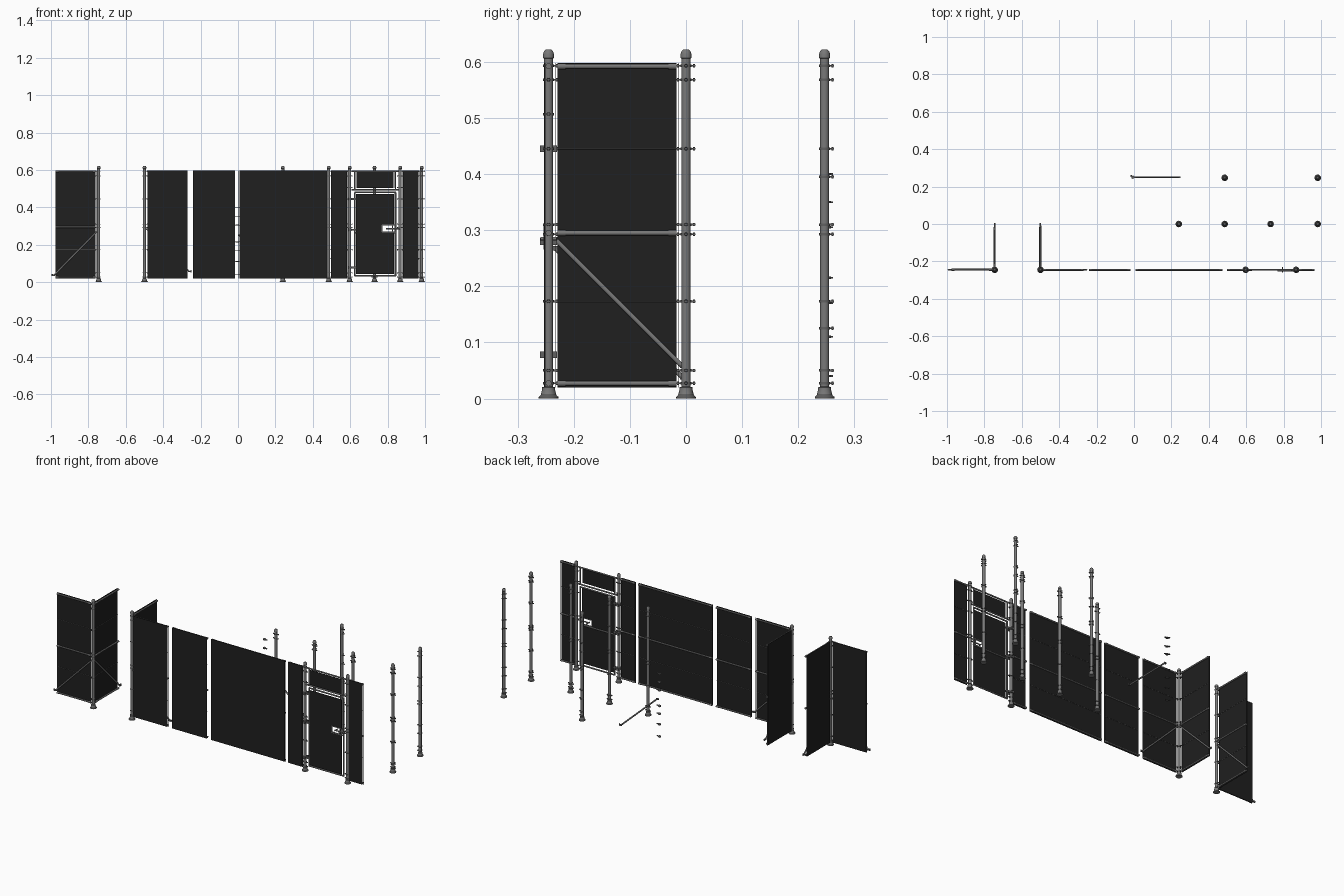
import bpy, bmesh, math
from mathutils import Vector, Matrix

if "Cube" in bpy.data.objects:
    bpy.data.objects.remove(bpy.data.objects["Cube"])


def material(name, v):
    m = bpy.data.materials.new(name)
    m.diffuse_color = (v, v, v, 1)
    m.use_nodes = True
    m.node_tree.nodes["Principled BSDF"].inputs["Base Color"].default_value = m.diffuse_color
    return m


STEEL = material("steel grey", 0.19)
FITTING = material("dark fitting grey", 0.12)
SHEET = material("black sheet", 0.014)
V = Vector
X, Y, Z = V((1, 0, 0)), V((0, 1, 0)), V((0, 0, 1))


def tube(bm, a, b, r, r2=None, seg=12):
    a, b = V(a), V(b)
    d = b - a
    mat = Matrix.Translation((a + b) / 2) @ d.to_track_quat('Z', 'Y').to_matrix().to_4x4()
    bmesh.ops.create_cone(bm, cap_ends=True, segments=seg, radius1=r,
                          radius2=r if r2 is None else r2, depth=d.length, matrix=mat)


def box(bm, a, b):
    a, b = V(a), V(b)
    size = [max(abs(q), 0.0005) for q in (b - a)]
    bmesh.ops.create_cube(bm, size=1, matrix=Matrix.Translation((a + b) / 2) @ Matrix.Diagonal((*size, 1)))


def build(name, mat, fill):
    bm = bmesh.new()
    fill(bm)
    me = bpy.data.meshes.new(name)
    bm.to_mesh(me)
    bm.free()
    me.materials.append(mat)
    ob = bpy.data.objects.new(name, me)
    bpy.context.collection.objects.link(ob)
    for p in me.polygons:
        p.use_smooth = True
    me.set_sharp_from_angle(angle=math.radians(35))


def lathe(bm, x, y, profile, seg=20):
    rings = [[bm.verts.new((x + r * math.cos(i * math.tau / seg), y + r * math.sin(i * math.tau / seg), z))
              for i in range(seg)] for r, z in profile]
    for lo, hi in zip(rings, rings[1:]):
        for i in range(seg):
            j = (i + 1) % seg
            bm.faces.new((lo[i], lo[j], hi[j], hi[i]))
    bm.faces.new(rings[0][::-1])
    bm.faces.new(rings[-1])


POST = [(0.0175, 0), (0.0175, 0.003), (0.014, 0.006), (0.0115, 0.016), (0.0115, 0.02), (0.0082, 0.021),
        (0.0082, 0.606), (0.0097, 0.607), (0.0097, 0.614), (0.008, 0.619), (0.005, 0.622)]
CLIPS = [0.027, 0.05, 0.173, 0.293, 0.31, 0.445, 0.568, 0.593]
RAILS = [0.027, 0.295, 0.592]


def post(name, x, y, dirs, heights=CLIPS):
    build(name, STEEL, lambda bm: lathe(bm, x, y, POST))

    def clips(bm):
        for z in heights:
            c = V((x, y, z))
            tube(bm, c - Z * .0022, c + Z * .0022, .0098, seg=16)
            for d in dirs:
                side = V((-d.y, d.x, 0)) * .0035
                box(bm, c + d * .006 - side - Z * .0015, c + d * .0165 + side + Z * .0015)
                tube(bm, c + d * .0145 - Z * .003, c + d * .0145 + Z * .003, .0018, seg=8)
    build(name + "_clips", FITTING, clips)


def panel(name, origin, d, s, e, n, z0=0.02, z1=0.598, rails=RAILS, wires=(0.173, 0.445)):
    """Sheet with tube rails; runs along d, sheet sits on side n."""
    o = V(origin)

    def rail(bm):
        for z in rails:
            a, b = o + d * s + Z * z, o + d * e + Z * z
            tube(bm, a, b, .0042)
            for p, q in ((a, d), (b, -d)):
                tube(bm, p, p + q * .014, .0053)
    build(name + "_rails", STEEL, rail)
    build(name + "_sheet", SHEET, lambda bm: box(
        bm, o + d * s + n * .0055 + Z * z0, o + d * e + n * .0075 + Z * z1))

    def wire(bm):
        for z in wires:
            tube(bm, o + d * s + n * .005 + Z * z, o + d * e + n * .005 + Z * z, .0008, seg=6)
        for t in (s - .003, e + .003):
            tube(bm, o + d * t + n * .006 + Z * z0, o + d * t + n * .006 + Z * z1, .0007, seg=6)
    build(name + "_wires", FITTING, wire)


def brace(name, a, b):
    a, b = V(a), V(b)
    h = V((b.x - a.x, b.y - a.y, 0)).normalized()
    w = V((-h.y, h.x, 0)) * .004
    build(name, STEEL, lambda bm: tube(bm, a, b, .0042))

    def ends(bm):
        box(bm, b - w - Z * .004 - h * .004, b + w + Z * .003 + h * .012)
        tube(bm, b + h * .01 - Z * .006, b + h * .01 + Z * .006, .003, seg=8)
        box(bm, a - w - Z * .004 - h * .008, a + w + Z * .004 + h * .004)
    build(name + "_end_fittings", FITTING, ends)


FY = -0.245
# Two corner sections, one framed outside and one framed inside
for tag, px, fd, fn, ztop, zlow in (("outer_corner", -0.745, -X, Y, .268, .038),
                                    ("inner_corner", -0.5, X, -Y, .284, .058)):
    o = V((px, FY, 0))
    post(tag + "_post", px, FY, (fd, Y))
    panel(tag + "_front", o, fd, .016, .230, fn)
    panel(tag + "_wing", o, Y, .016, .228, -X)
    for part, d in (("front", fd), ("wing", Y)):
        brace(f"{tag}_{part}_brace", o + d * .012 + Z * ztop, o + d * .238 + Z * zlow)

# Straight front panels
front = V((0, FY, 0))
panel("single_panel", front, X, -0.24, -0.02, -Y)
panel("wide_panel", front, X, 0.007, 0.472, -Y)
panel("gate_left_strip", front, X, 0.498, 0.584, -Y)
panel("gate_right_strip", front, X, 0.881, 0.966, -Y)

# Gate posts and transom
post("gate_post_left", 0.597, FY, (X, -X), CLIPS + [0.507])
post("gate_post_right", 0.867, FY, (X, -X), CLIPS + [0.507])
panel("gate_transom", front, X, 0.634, 0.832, -Y, 0.504, 0.588, (), ())


def gate_frame(bm):
    for z in (.495, .592):
        tube(bm, (.606, FY, z), (.858, FY, z), .0042)
    for x in (.624, .842):
        tube(bm, (x, FY, .034), (x, FY, .48), .0042)
        tube(bm, (x, FY, .495), (x, FY, .592), .0035)
    for z in (.034, .265, .48):
        tube(bm, (.622, FY, z), (.844, FY, z), .0042)


def gate_sheet(bm):
    # sheet pieces leave an opening around the latch
    hx, h0, h1 = .772, .268, .305
    for x0, x1, z0, z1 in ((.63, hx, .043, .472), (hx, .834, .043, h0), (hx, .834, h1, .472)):
        box(bm, (x0, FY - .0075, z0), (x1, FY - .0055, z1))


def gate_latch(bm):
    for z in (.268, .305):
        box(bm, (.77, FY - .009, z - .002), (.842, FY - .003, z + .002))
    for x in (.77, .826):
        box(bm, (x - .002, FY - .009, .268), (x + .002, FY - .003, .305))
    tube(bm, (.79, FY - .006, .285), (.865, FY - .006, .285), .0035)
    tube(bm, (.793, FY - .014, .285), (.793, FY + .014, .285), .003)


def gate_hinges(bm):
    for z in (.078, .28, .445):
        tube(bm, (.597, FY, z - .006), (.597, FY, z + .006), .0108, seg=16)
        for s in (-1, 1):
            box(bm, (.59, FY + s * .008, z - .006), (.606, FY + s * .0155, z + .006))
        box(bm, (.604, FY - .005, z - .005), (.63, FY + .005, z + .005))


build("gate_frame", STEEL, gate_frame)
build("gate_sheet", SHEET, gate_sheet)
build("gate_latch", STEEL, gate_latch)
build("gate_hinges", FITTING, gate_hinges)

# Loose posts
for i, (x, y, dirs) in enumerate(((.24, 0, (X, -X)), (.485, 0, (X, -X, Y)), (.73, 0, (X, -X, Y, -Y)),
                                  (.982, 0, (X, -X, Y, -Y)))):
    post(f"loose_post_{i + 1}", x, y, dirs)
for i, (x, d) in enumerate(((.485, X), (.982, -X))):
    post(f"back_post_{i + 1}", x, .247, (d, Y), CLIPS + [.125, .395])

# Loose brace and loose clamps
brace("loose_brace", (.008, .25, .25), (.236, .25, .04))


def loose_clamps(bm):
    for z in (.04, .11, .17, .215, .305, .35, .40):
        c = V((-.006, .25, z))
        tube(bm, c - Z * .002, c + Z * .002, .0085, seg=14)
        box(bm, c + V((.004, -.0035, -.0015)), c + V((.016, .0035, .0015)))
        box(bm, c + V((-.012, .002, -.0015)), c + V((-.004, .012, .0015)))


build("loose_clamps", FITTING, loose_clamps)
